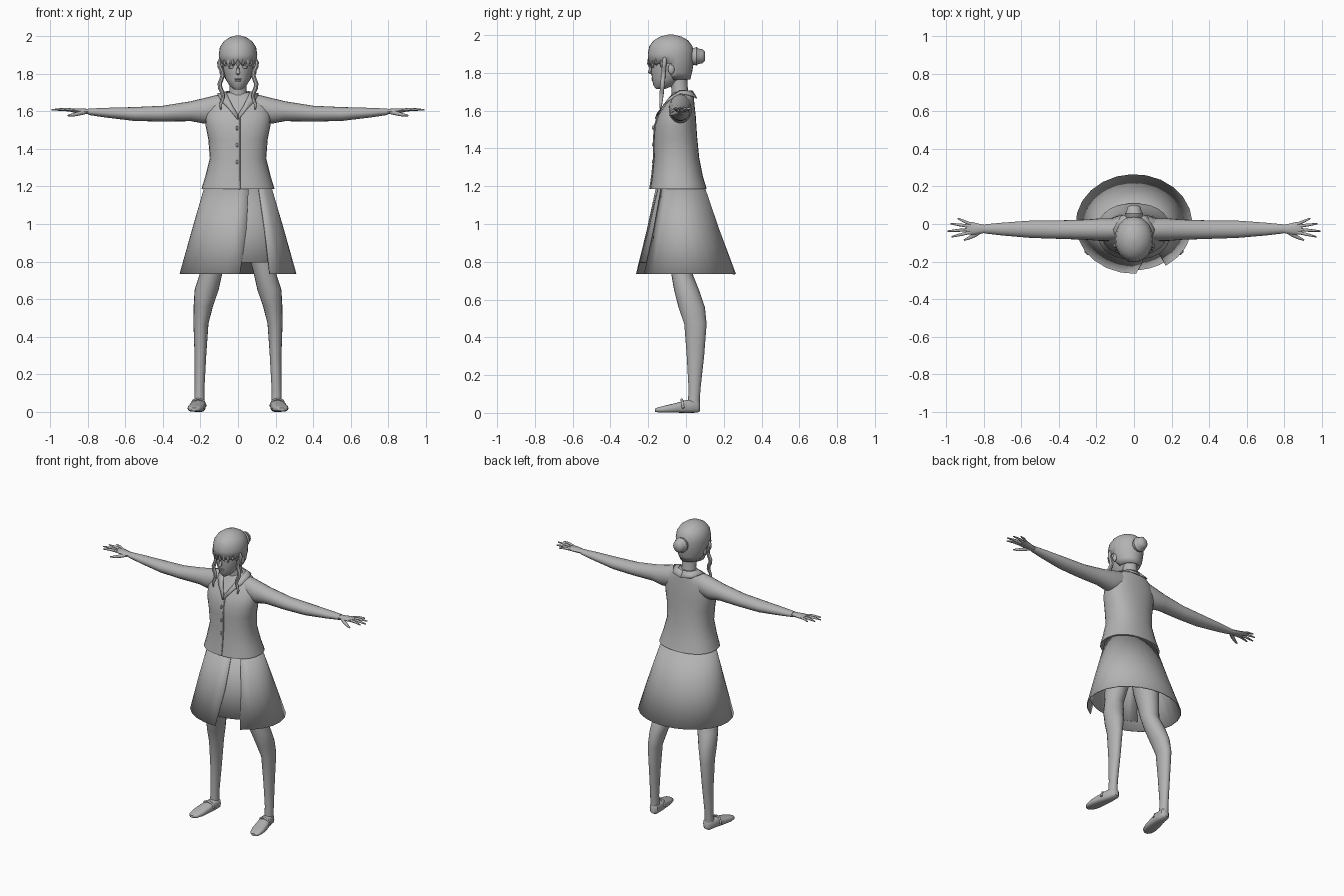
import bpy, bmesh, math
from mathutils import Vector, Quaternion

if "Cube" in bpy.data.objects:
    bpy.data.objects.remove(bpy.data.objects["Cube"])

grey = bpy.data.materials.new("plain_grey")
grey.use_nodes = True
grey.diffuse_color = (0.45, 0.45, 0.45, 1)
grey.node_tree.nodes["Principled BSDF"].inputs["Base Color"].default_value = (0.45, 0.45, 0.45, 1)
parts = []


def finish(name, bm, thickness=0):
    bmesh.ops.recalc_face_normals(bm, faces=bm.faces)
    mesh = bpy.data.meshes.new(name)
    bm.to_mesh(mesh)
    bm.free()
    mesh.materials.append(grey)
    obj = bpy.data.objects.new(name, mesh)
    bpy.context.collection.objects.link(obj)
    if thickness:
        mod = obj.modifiers.new("thickness", "SOLIDIFY")
        mod.thickness, mod.offset = thickness, 0
    parts.append(obj)
    return obj


def skin(name, rows, closed=True, thickness=0, keep=None):
    """Join rows of points; closed rows make a capped tube."""
    bm = bmesh.new()
    grid = [[bm.verts.new(p) for p in row] for row in rows]
    n = len(grid[0])
    for a, b in zip(grid, grid[1:]):
        for i in range(n if closed else n - 1):
            j = (i + 1) % n
            bm.faces.new((a[i], a[j], b[j], b[i]))
    if closed:
        bm.faces.new(grid[-1])
        if not keep:
            bm.faces.new(grid[0])
    if keep:
        gone = [f for f in bm.faces if not keep(f.calc_center_median())]
        bmesh.ops.delete(bm, geom=gone, context="FACES")
    return finish(name, bm, thickness)


def loft(name, rings, axis="z", side=1, segs=20, power=1.0, **kw):
    """Rings are (position, centre a, centre b, radius a, radius b)."""
    rows = []
    for s, ca, cb, ra, rb in rings:
        row = []
        for i in range(segs):
            t = math.tau * i / segs
            c, d = math.cos(t), math.sin(t)
            a = ca + ra * math.copysign(abs(c) ** power, c)
            b = cb + rb * math.copysign(abs(d) ** power, d)
            p = {"x": (s, a, b), "y": (a, s, b), "z": (a, b, s)}[axis]
            row.append((p[0] * side, p[1], p[2]))
        rows.append(row)
    return skin(name, rows, **kw)


def tube(name, points, radii, side=1, segs=8):
    pts = [Vector((x * side, y, z)) for x, y, z in points]
    rows, q, last = [], Quaternion(), Vector((0, 0, 1))
    for i, p in enumerate(pts):
        tan = (pts[min(i + 1, len(pts) - 1)] - pts[max(i - 1, 0)]).normalized()
        q = last.rotation_difference(tan) @ q
        last = tan
        ang = [math.tau * k / segs for k in range(segs)]
        rows.append([p + q @ Vector((math.cos(t), math.sin(t), 0)) * radii[i] for t in ang])
    return skin(name, rows)


def ball(name, centre, size):
    bm = bmesh.new()
    bmesh.ops.create_uvsphere(bm, u_segments=14, v_segments=8, radius=1)
    bmesh.ops.scale(bm, vec=size, verts=bm.verts)
    bmesh.ops.translate(bm, vec=centre, verts=bm.verts)
    return finish(name, bm)


# Jacket body
body = [(1.185, 0, -.04, .195, .15), (1.25, 0, -.045, .175, .135), (1.35, 0, -.05, .15, .12),
        (1.45, 0, -.055, .158, .115), (1.52, 0, -.055, .172, .11), (1.58, 0, -.047, .175, .098),
        (1.63, 0, -.033, .16, .078), (1.665, 0, -.024, .13, .066), (1.69, 0, -.018, .08, .057),
        (1.7, 0, -.018, .055, .048)]
loft("jacket", body, segs=28, power=.88)

# Front opening and its buttons
front = [(.008, cy - ry - .001, z) for z, _, cy, _, ry in body[:6]]
tube("jacket_opening", front, [.004] * len(front))
for k in range(4):
    z = 1.24 + k * .09
    ball(f"button_{k + 1}", (-.005, -.173, z), (.006, .007, .012))

# Folded collar running from the nape to the point of the neckline
inner = [(0, .032, 1.705), (.05, .015, 1.705), (.065, -.035, 1.703), (.05, -.085, 1.672),
         (.03, -.118, 1.63), (.002, -.152, 1.585)]
outer = [(0, .058, 1.665), (.07, .042, 1.675), (.11, -.03, 1.692), (.09, -.09, 1.655),
         (.055, -.126, 1.62), (.002, -.163, 1.555)]

# Skirt: wrapped cone with a gap in front, and a shorter panel behind the gap
skirt_rings = [(1.2, -.03, .175, .125), (.97, -.015, .243, .19), (.735, 0, .308, .262)]


def skirt(name, start, end, cols, scale=1, hem=.735):
    rows = []
    for k, (z, cy, rx, ry) in enumerate(skirt_rings):
        f = k / 2
        a, b = [math.radians(u + (v - u) * f) for u, v in (start, end)]
        z = 1.2 + (z - 1.2) * (1.2 - hem) / (1.2 - .735)
        ang = [a + (b - a) * i / cols for i in range(cols + 1)]
        rows.append([(rx * scale * math.cos(t), cy + ry * scale * math.sin(t), z) for t in ang])
    skin(name, rows, closed=False, thickness=.006)


skirt("skirt", (-52, -57), (289, 272), 22)
skirt("skirt_under_panel", (-130, -130), (-40, -40), 8, scale=.93, hem=.795)

# Neck and head
loft("neck", [(1.66, 0, -.03, .058, .05), (1.71, 0, -.033, .045, .043), (1.79, 0, -.045, .046, .05)])
loft("head", [(1.715, 0, -.135, .018, .024), (1.733, 0, -.118, .043, .055), (1.77, 0, -.098, .066, .082),
              (1.82, 0, -.085, .081, .1), (1.87, 0, -.08, .088, .107), (1.93, 0, -.08, .084, .1),
              (1.97, 0, -.08, .05, .06)], segs=24)

# Face
tube("nose", [(0, -.178, 1.845), (0, -.187, 1.82), (0, -.192, 1.803), (0, -.178, 1.797)],
     [.005, .008, .011, .006])
ball("upper_lip", (0, -.176, 1.771), (.021, .008, .005))
ball("lower_lip", (0, -.174, 1.762), (.016, .008, .005))

# Hair cap, open over the face, with a fringe and a knot behind
loft("hair", [(1.765, 0, -.05, .06, .07), (1.8, 0, -.065, .083, .094), (1.85, 0, -.08, .097, .118),
              (1.9, 0, -.08, .1, .12), (1.94, 0, -.08, .094, .112), (1.97, 0, -.08, .074, .09),
              (1.99, 0, -.08, .045, .055), (2.0, 0, -.08, .012, .015)], segs=28,
     thickness=.005, keep=lambda c: c.z > 1.85 or c.y > -.08)
for k in range(9):
    t = math.radians(-90 + (k - 4) * 16)
    x, y = .092 * math.cos(t), -.08 + .114 * math.sin(t)
    drop = 1.828 + .012 * (k % 2)
    tube(f"fringe_lock_{k + 1}", [(x, y, 1.885), (x, y, 1.85), (x * .97, y, drop)], [.007, .012, .002], segs=6)
loft("hair_knot", [(.015, 0, 1.885, .03, .03), (.04, 0, 1.887, .045, .046), (.056, 0, 1.888, .048, .05),
                   (.064, 0, 1.888, .04, .042), (.086, 0, 1.888, .037, .039), (.1, 0, 1.888, .022, .024)],
     axis="y", segs=14)

# Everything that comes in pairs
for side, label in ((1, "left"), (-1, "right")):
    rows = [[(x * side, y, z) for x, y, z in edge] for edge in (inner, outer)]
    skin(f"{label}_collar", rows, closed=False, thickness=.006)

    ball(f"{label}_eye", (side * .035, -.175, 1.834), (.016, .007, .007))
    tube(f"{label}_brow", [(.016, -.182, 1.85), (.035, -.178, 1.855), (.055, -.164, 1.848)],
         [.002, .004, .002], side, 6)
    ball(f"{label}_ear", (side * .09, -.078, 1.82), (.01, .017, .028))

    # Wavy side lock
    lock = [(.092 - .006 * k / 12 + .009 * math.sin(k * 1.25), -.112 - .024 * k / 12, 1.88 - .0225 * k)
            for k in range(13)]
    tube(f"{label}_side_lock", lock, [.009] + [.012] * 8 + [.011, .01, .008, .003], side)

    loft(f"{label}_sleeve", [(.06, -.028, 1.622, .055, .068), (.12, -.03, 1.614, .06, .071),
                             (.18, -.03, 1.602, .06, .068), (.25, -.03, 1.6, .054, .053),
                             (.4, -.03, 1.587, .049, .042), (.55, -.028, 1.585, .046, .037),
                             (.7, -.027, 1.592, .034, .026), (.795, -.026, 1.597, .024, .017)],
         axis="x", side=side)

    # Hand with spread fingers
    loft(f"{label}_hand", [(.78, -.026, 1.598, .019, .013), (.82, -.026, 1.6, .026, .014),
                           (.86, -.024, 1.603, .034, .012), (.89, -.022, 1.604, .032, .008)],
         axis="x", side=side, segs=12)
    for finger, y, tip_x, tip_y in (("index", -.044, .97, -.068), ("middle", -.029, .992, -.038),
                                    ("ring", -.013, .975, .002), ("little", 0, .938, .03)):
        mid = ((.87 + tip_x) / 2, (y + tip_y) / 2, 1.61)
        tube(f"{label}_{finger}_finger", [(.87, y, 1.604), mid, (tip_x, tip_y, 1.607)],
             [.009, .008, .004], side)
    tube(f"{label}_thumb", [(.81, -.035, 1.597), (.845, -.058, 1.588), (.875, -.073, 1.581),
                            (.905, -.086, 1.577)], [.012, .011, .009, .004], side)

    loft(f"{label}_leg", [(1.1, .09, -.02, .085, .1), (.9, .115, -.02, .075, .085), (.73, .145, -.02, .06, .057),
                          (.65, .167, .003, .064, .066), (.56, .185, .03, .051, .07), (.47, .197, .05, .04, .059),
                          (.3, .2, .05, .031, .046), (.12, .205, .045, .026, .031), (.03, .205, .04, .028, .032)],
         side=side)
    loft(f"{label}_shoe", [(.075, .202, .032, .014, .022), (.06, .202, .035, .03, .034), (0, .207, .034, .036, .034),
                           (-.05, .217, .027, .042, .026), (-.11, .226, .02, .042, .019),
                           (-.15, .231, .016, .032, .013), (-.165, .233, .014, .015, .008)],
         axis="y", side=side, power=.7)
    tube(f"{label}_shoe_strap", [(.172, -.015, .03), (.186, -.02, .062), (.213, -.022, .07),
                                 (.238, -.02, .06), (.252, -.015, .025)], [.007] * 5, side)

bpy.ops.object.select_all(action="DESELECT")
for obj in parts:
    obj.select_set(True)
bpy.context.view_layer.objects.active = parts[0]
bpy.ops.object.shade_smooth_by_angle(angle=math.radians(45))
